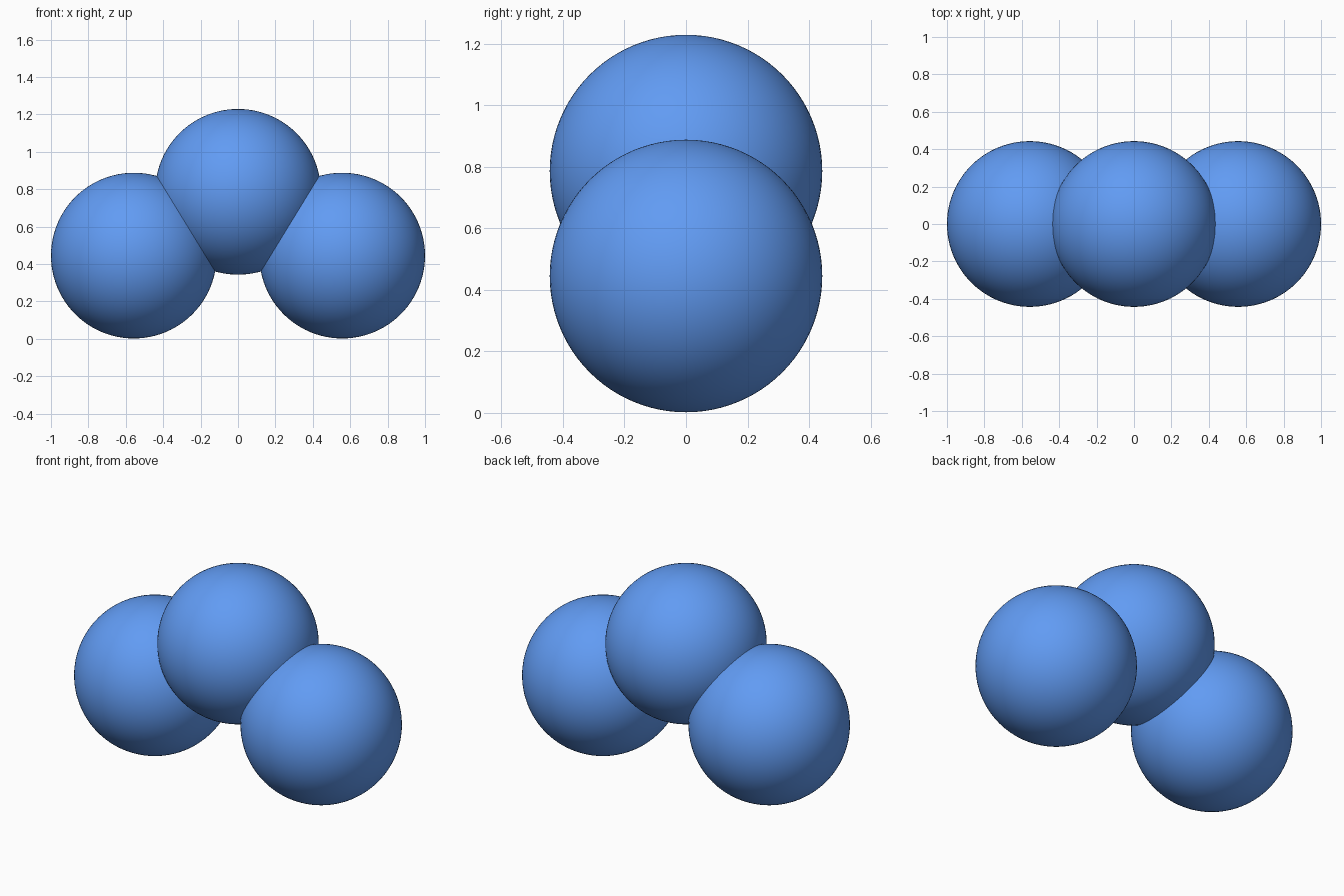
import bpy

if "Cube" in bpy.data.objects:
    bpy.data.objects.remove(bpy.data.objects["Cube"])

RADIUS = 0.443


def ball(name, x, z, mat):
    bpy.ops.mesh.primitive_uv_sphere_add(segments=96, ring_count=48,
                                         radius=RADIUS, location=(x, 0, z))
    obj = bpy.context.object
    obj.name = name
    obj.data.materials.append(mat)
    bpy.ops.object.shade_smooth()
    return obj


blue = bpy.data.materials.new("blue")
blue.diffuse_color = (0.12, 0.33, 0.9, 1)
blue.use_nodes = True
blue.node_tree.nodes["Principled BSDF"].inputs["Base Color"].default_value = blue.diffuse_color

# Two lower balls resting on the ground, mirrored left and right
for side, sign in (("left", -1), ("right", 1)):
    ball(side + "_ball", sign * (1 - RADIUS), RADIUS + 0.002, blue)

# Raised middle ball overlapping both
ball("middle_ball", 0, 0.786, blue)
